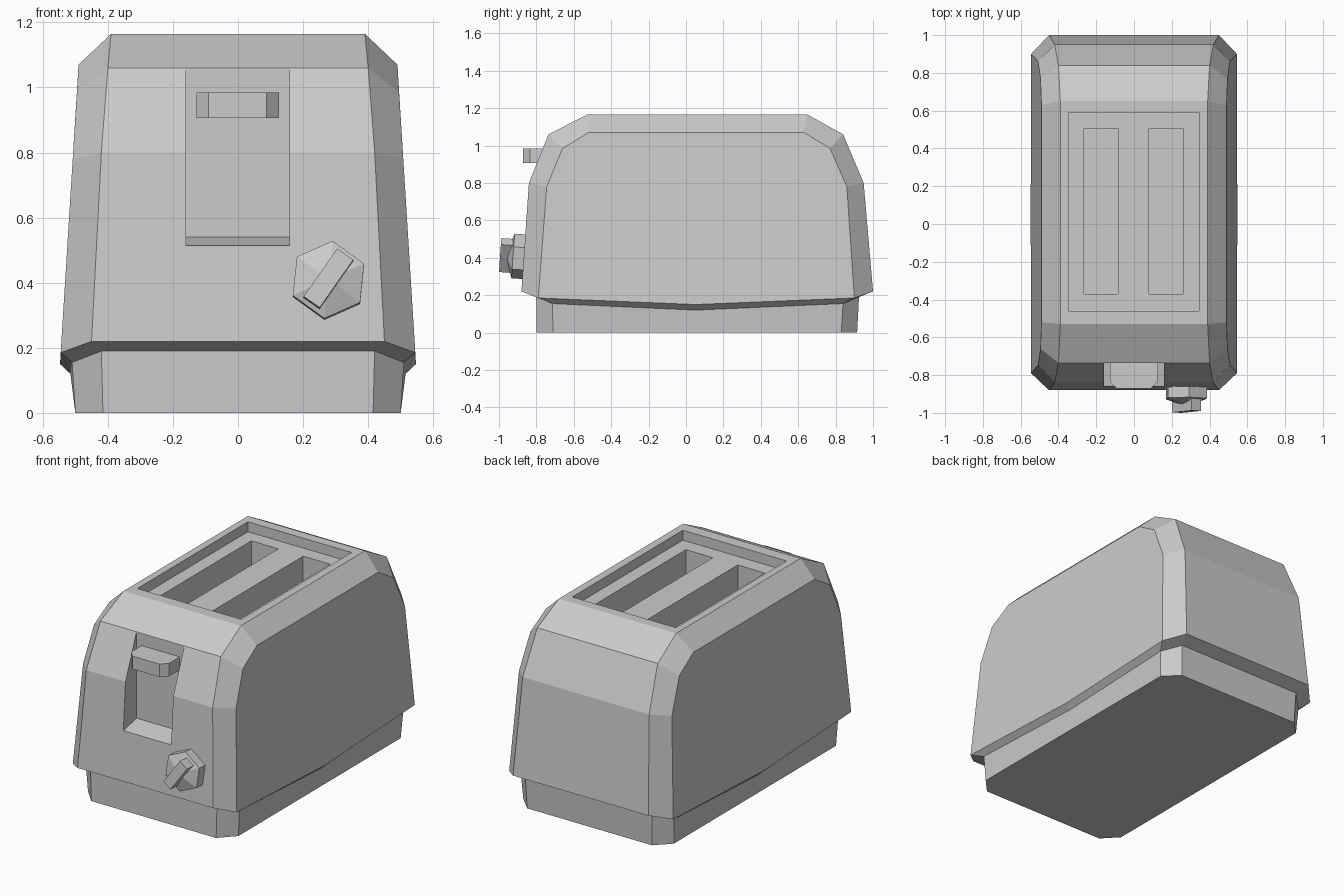
import bpy, bmesh
from math import radians
from mathutils import Matrix

if "Cube" in bpy.data.objects:
    bpy.data.objects.remove(bpy.data.objects["Cube"])


def make_object(name, bm):
    bmesh.ops.recalc_face_normals(bm, faces=bm.faces[:])
    me = bpy.data.meshes.new(name)
    bm.to_mesh(me)
    bm.free()
    ob = bpy.data.objects.new(name, me)
    bpy.context.collection.objects.link(ob)
    return ob


def prism(name, pts, place, a, b):
    """Extrude a 2D outline; place(u, v, w) maps outline and depth to xyz."""
    bm = bmesh.new()
    rings = [[bm.verts.new(place(u, v, w)) for u, v in pts] for w in (a, b)]
    bm.faces.new(rings[0])
    bm.faces.new(rings[1][::-1])
    for i in range(len(pts)):
        j = (i + 1) % len(pts)
        bm.faces.new((rings[0][i], rings[0][j], rings[1][j], rings[1][i]))
    return make_object(name, bm)


def box(name, x0, x1, y0, y1, z0, z1):
    return prism(name, [(x0, y0), (x1, y0), (x1, y1), (x0, y1)],
                 lambda u, v, w: (u, v, w), z0, z1)


def cut(target, cutter):
    mod = target.modifiers.new("cut", 'BOOLEAN')
    mod.operation, mod.solver, mod.object = 'DIFFERENCE', 'EXACT', cutter
    cutter.hide_render = True
    bpy.context.view_layer.update()
    dg = bpy.context.evaluated_depsgraph_get()
    me = bpy.data.meshes.new_from_object(target.evaluated_get(dg))
    target.modifiers.clear()
    target.data = me
    bpy.data.objects.remove(cutter)


# Housing: crown profile over the centre, smaller profile on each side (x, y, z)
crown = [(.45, -.88, .22), (.42, -.84, .80), (.40, -.735, 1.06), (.39, -.53, 1.165),
         (.39, .65, 1.165), (.40, .84, 1.06), (.42, .95, .80), (.45, 1.0, .22)]
side = [(.545, -.79, .185), (.508, -.745, .78), (.495, -.66, .985), (.49, -.52, 1.07),
        (.49, .63, 1.07), (.495, .77, .985), (.508, .86, .78), (.545, .90, .185)]
# Lip and foot rings under the housing, front to back
lip = [(.42, -.80, .19), (.51, -.715, .155), (.515, .05, .12), (.51, .84, .155), (.42, .925, .19)]
foot = [(.415, -.80, 0), (.50, -.71, 0), (.50, .05, 0), (.50, .83, 0), (.415, .915, 0)]

bm = bmesh.new()
halves = []
for s in (1, -1):
    C, S, L, F = [[bm.verts.new((s * x, y, z)) for x, y, z in ring]
                  for ring in (crown, side, lip, foot)]
    mid = bm.verts.new((s * .547, .05, .15))
    bm.faces.new(S + [mid])
    for i in range(7):
        bm.faces.new((C[i], C[i + 1], S[i + 1], S[i]))
    hem = [C[0], S[0], mid, S[7], C[7]]
    for upper, lower in ((hem, L), (L, F)):
        for i in range(4):
            bm.faces.new((upper[i], upper[i + 1], lower[i + 1], lower[i]))
    halves.append((C, L, F))
(Ca, La, Fa), (Cb, Lb, Fb) = halves
for i in range(7):
    bm.faces.new((Ca[i], Ca[i + 1], Cb[i + 1], Cb[i]))
for i in (0, 4):
    c = 7 if i else 0
    bm.faces.new((Ca[c], Cb[c], Lb[i], La[i]))
    bm.faces.new((La[i], Lb[i], Fb[i], Fa[i]))
bm.faces.new(Fa + Fb[::-1])
housing = make_object("housing", bm)

# Recessed tray, bread slots and lever channel
cut(housing, box("tray_cutter", -.347, .343, -.46, .59, 1.105, 1.3))
for x in (-.175, .17):
    cut(housing, box("slot_cutter", x - .09, x + .09, -.37, .505, .40, 1.3))
cut(housing, prism("channel_cutter", [(-1.0, .485), (-.733, .54), (-.733, 1.058), (-1.0, 1.058)],
                   lambda u, v, w: (w, u, v), -.16, .158))

# Lever with chamfered front corners
prism("lever", [(-.128, -.725), (.126, -.725), (.126, -.835), (.088, -.872),
                (-.09, -.872), (-.128, -.835)], lambda u, v, w: (u, v, w), .907, .985)

# Knob: hexagonal disc with a low pyramid front, tilted with the front wall
tilt = Matrix.Translation((.278, -.86, .405)) @ Matrix.Rotation(radians(86), 4, 'X')
bm = bmesh.new()
turn = Matrix.Rotation(radians(-6), 4, 'Z') @ Matrix.Rotation(radians(30), 4, 'Z')
bmesh.ops.create_cone(bm, segments=6, cap_ends=True, radius1=.12, radius2=.12, depth=.07)
rim = bm.verts[:]
top_z = max(v.co.z for v in rim)
top = [f for f in bm.faces if all(abs(v.co.z - top_z) < 1e-5 for v in f.verts)]
tip = bmesh.ops.poke(bm, faces=top)["verts"][0]
tip.co.z += .04
ordered = [v for v in bm.verts if v is not tip]
first = next(v for v in ordered if abs(v.co.x) < 1e-4 or abs(v.co.y) < 1e-4)
if abs(first.co.x) < 1e-4:
    turn = Matrix.Rotation(radians(-6), 4, 'Z')
bmesh.ops.transform(bm, matrix=tilt @ Matrix.Translation((0, 0, .03)) @ turn, verts=bm.verts[:])
make_object("knob", bm)

# Grip bar across the knob
grip = box("knob_grip", -.09, .09, -.03, .03, .04, .134)
grip.data.transform(tilt @ Matrix.Rotation(radians(55), 4, 'Z'))
